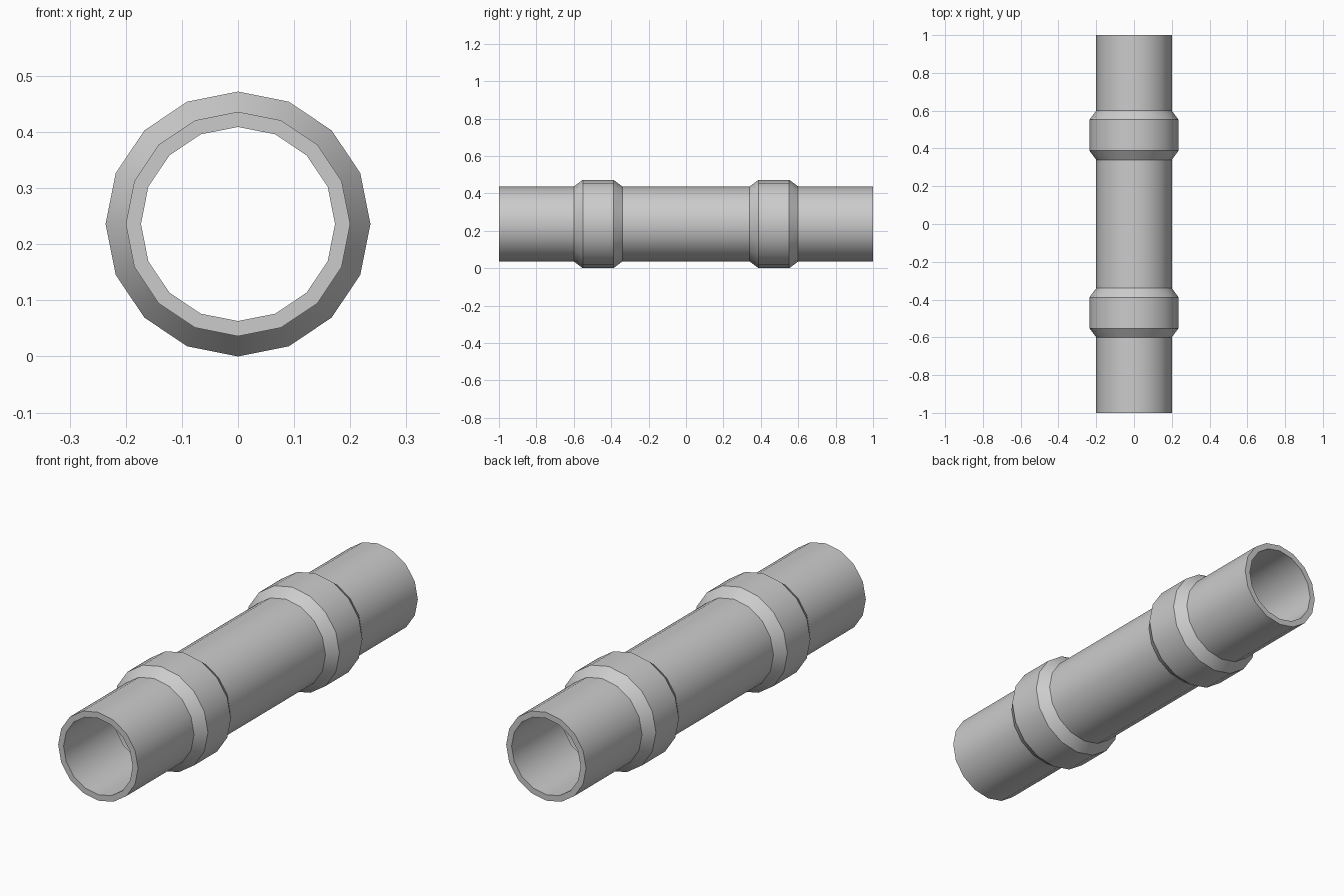
import bpy, bmesh
from math import cos, sin, pi, radians

if "Cube" in bpy.data.objects:
    bpy.data.objects.remove(bpy.data.objects["Cube"])

SIDES = 16
CENTRE_Z = 0.236


def lathe(name, profile):
    """Revolve (y, radius) points around the pipe axis; +y travel faces outward."""
    bm = bmesh.new()
    rings = [[bm.verts.new((r * cos(2 * pi * k / SIDES), y,
                            CENTRE_Z + r * sin(2 * pi * k / SIDES)))
              for k in range(SIDES)] for y, r in profile]
    for a, b in zip(rings, rings[1:]):
        for k in range(SIDES):
            n = (k + 1) % SIDES
            bm.faces.new((a[k], b[k], b[n], a[n]))
    mesh = bpy.data.meshes.new(name)
    bm.to_mesh(mesh)
    bm.free()
    obj = bpy.data.objects.new(name, mesh)
    bpy.context.collection.objects.link(obj)
    bpy.ops.object.select_all(action='DESELECT')
    obj.select_set(True)
    bpy.context.view_layer.objects.active = obj
    bpy.ops.object.shade_smooth_by_angle(angle=radians(30))
    return obj


# Hollow pipe: outer wall, end rims and the inner walls reaching in from each end
lathe("pipe", [(-0.64, 0.173), (-1, 0.173), (-1, 0.2),
               (1, 0.2), (1, 0.173), (0.64, 0.173)])

# Two chamfered collars
for name, s in (("front_collar", -1), ("back_collar", 1)):
    c = s * 0.47
    lathe(name, [(c - 0.13, 0.2), (c - 0.082, 0.236),
                 (c + 0.082, 0.236), (c + 0.13, 0.2)])
